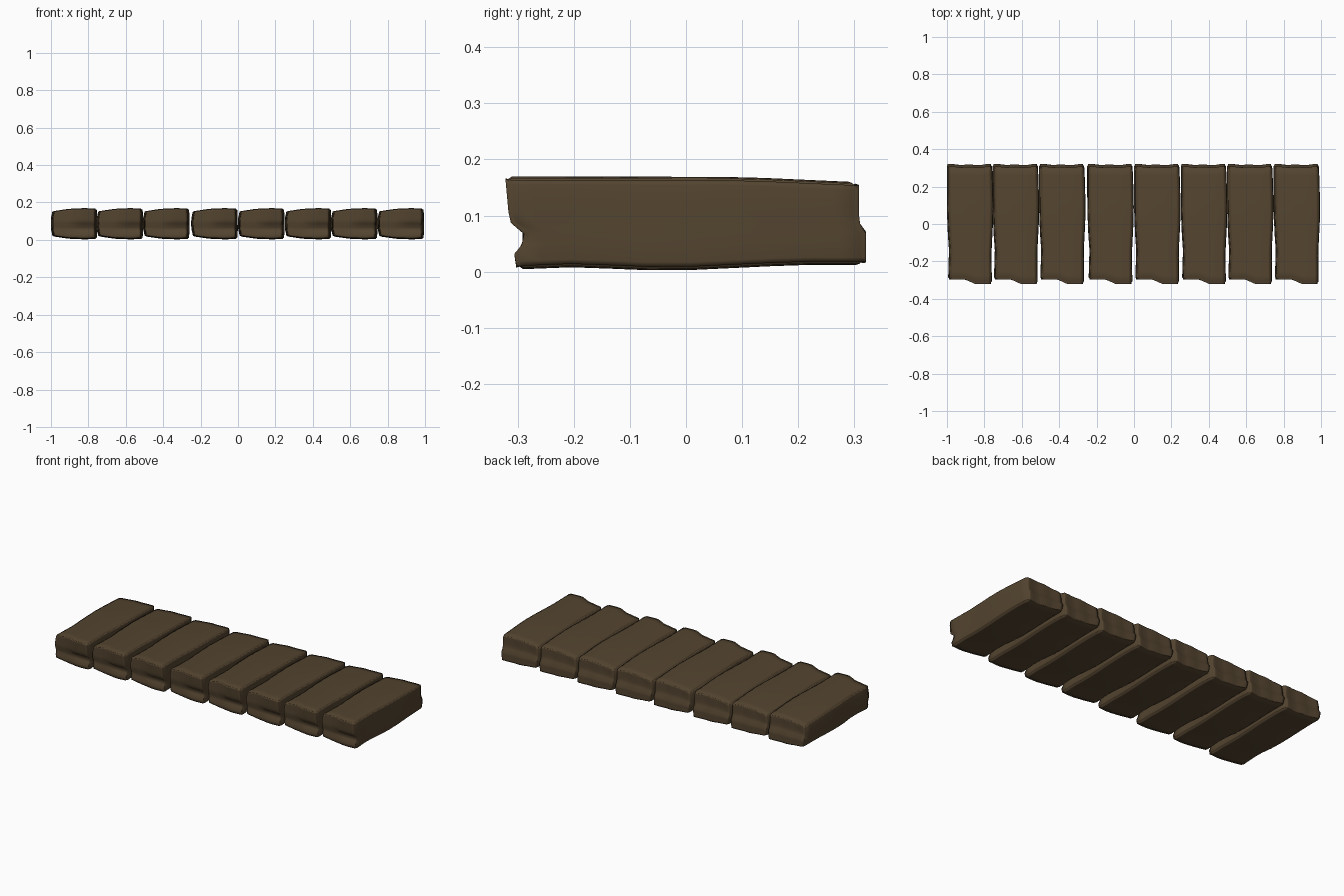
import bpy, bmesh

if "Cube" in bpy.data.objects:
    bpy.data.objects.remove(bpy.data.objects["Cube"])

mat = bpy.data.materials.new("dark brown wood")
mat.diffuse_color = (0.088, 0.058, 0.029, 1)
mat.use_nodes = True
mat.node_tree.nodes["Principled BSDF"].inputs["Base Color"].default_value = mat.diffuse_color


def curve(t, pts):
    """Piecewise linear lookup through (t, value) points."""
    if t <= pts[0][0]:
        return pts[0][1]
    for (a, va), (b, vb) in zip(pts, pts[1:]):
        if t <= b:
            return va + (vb - va) * (t - a) / (b - a)
    return pts[-1][1]


# Worn outlines: top and bottom along y, sides along y, ends along z
TOP = [(-.32, .170), (.1, .169), (.32, .159)]
BOTTOM = [(-.3, .004), (-.2, .008), (-.03, .001), (.2, .012), (.32, .012)]
LEFT = [(-.3, .006), (-.13, .011), (-.05, .004), (.1, -.001), (.32, -.001)]
RIGHT = [(-.3, .240), (-.15, .238), (0, .246), (.1, .248), (.25, .244), (.32, .240)]
FRONT = [(0, -.302), (.2, -.307), (.33, -.288), (.52, -.315), (1, -.322)]
BACK = [(0, .321), (.4, .321), (.52, .308), (1, .308)]
CROWN = [(0, .016), (.35, .004), (.75, 0), (1, .003)]


def shape(co):
    u, v, w = [(c + 1) / 2 for c in co]
    # chipped ends: the right half sticks out more in front, the middle dips behind
    lip = curve(u, [(.4, 0), (.6, 1)])
    front = -.297 + lip * (curve(w, FRONT) + .297) + (.006 if .25 < w < .45 else 0)
    back = curve(w, BACK) - curve(u, [(.1, 0), (.3, .006), (.5, .002), (.7, .008), (.9, 0)])
    y = front + (back - front) * v
    drop = curve(u, CROWN)
    z0, z1 = curve(y, BOTTOM) + drop, curve(y, TOP) - drop
    z = z0 + (z1 - z0) * w
    x0, x1 = curve(y, LEFT), curve(y, RIGHT)
    x0 += .014 * max(0, abs(co[2]) - .4)
    x1 -= .008 * max(0, abs(co[2]) - .6)
    x = x0 + (x1 - x0) * u
    # ease the corners where two or more box sides meet
    side = [abs(c) > .99 for c in co]
    if sum(side) > 1:
        x -= .006 * co[0] * side[0]
        y -= .005 * co[1] * side[1]
        z -= .005 * co[2] * side[2]
    return x, y, z


# One worn plank, shared by all the copies
bm = bmesh.new()
bmesh.ops.create_cube(bm, size=2)
bmesh.ops.subdivide_edges(bm, edges=bm.edges[:], cuts=11, use_grid_fill=True)
for vert in bm.verts:
    # crowd the lattice towards the edges for a tight rounding
    vert.co = [1.5 * c - .5 * c ** 3 for c in vert.co]
    vert.co = shape(vert.co)
for f in bm.faces:
    f.smooth = True
mesh = bpy.data.meshes.new("plank")
bm.to_mesh(mesh)
bm.free()
mesh.materials.append(mat)

# Row of planks, some pushed together and some with a small gap
for i, x in enumerate([-1, -.755, -.507, -.249, .001, .251, .498, .747]):
    plank = bpy.data.objects.new(f"plank_{i + 1}", mesh)
    plank.location.x = x
    bpy.context.collection.objects.link(plank)
